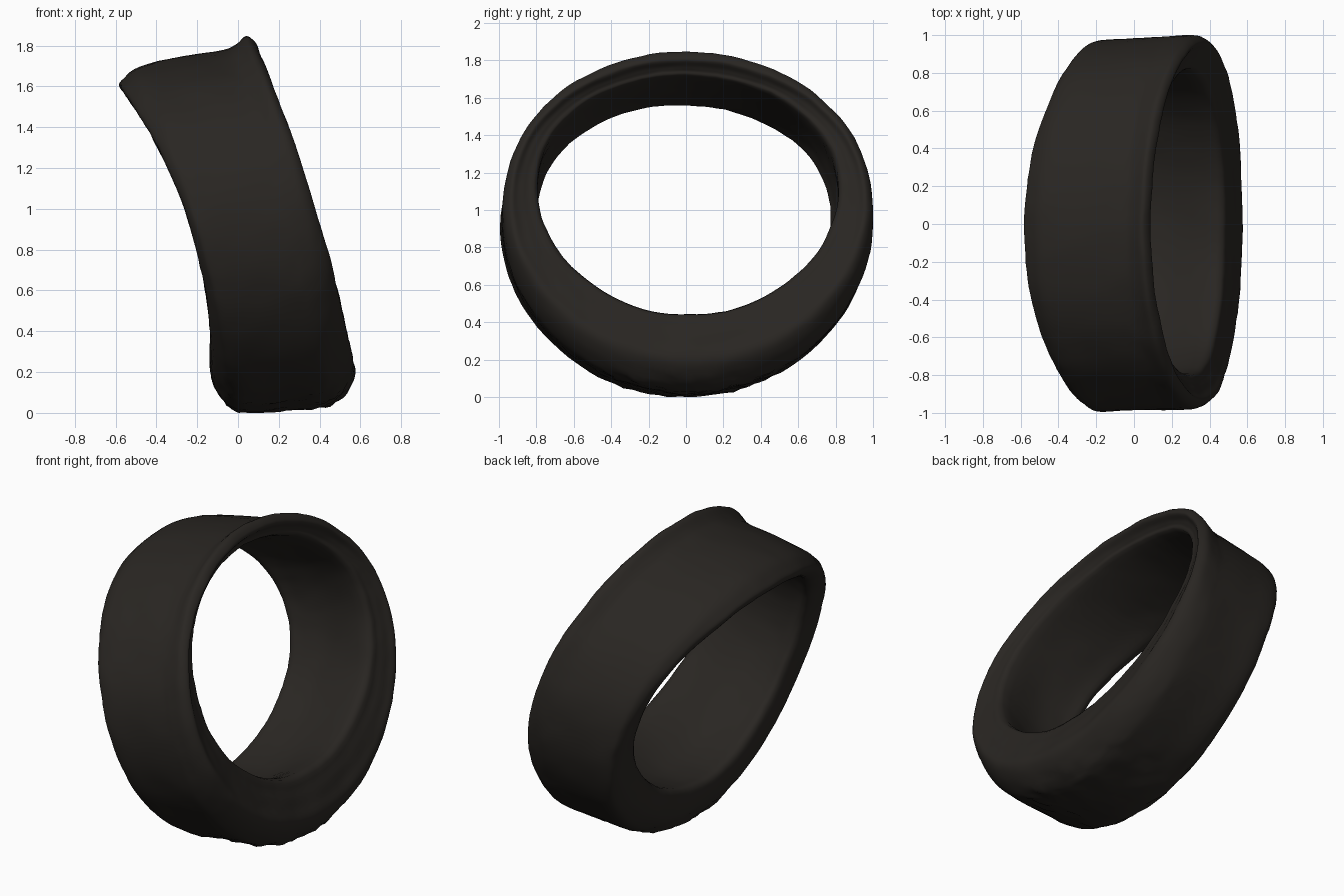
import bpy, bmesh, math
from mathutils import Vector, noise

if "Cube" in bpy.data.objects:
    bpy.data.objects.remove(bpy.data.objects["Cube"])

SEGMENTS = 128   # steps around the tyre
STEPS = 4        # spline steps between profile loops
LIFT = 0.04      # widest point sits a little above the middle
SKEW = 0.04      # slight sideways twist of the whole tyre

# Rim loops around the cross-section: top x, top z, bottom x, bottom z, half width, sideways bow
LOOPS = [
    (0.045, 1.847, 0.545, 0.12, 0.985, 0.035),  # right shoulder
    (-0.01, 1.805, 0.48, 0.05, 0.993, 0.03),
    (-0.07, 1.778, 0.40, 0.025, 0.99, 0.03),    # tread
    (-0.28, 1.745, 0.20, 0.012, 0.985, 0.05),
    (-0.48, 1.70, 0.00, 0.005, 0.985, 0.085),
    (-0.56, 1.64, -0.09, 0.08, 0.965, 0.115),   # left shoulder
    (-0.58, 1.60, -0.13, 0.17, 0.90, 0.115),    # left lip
    (-0.53, 1.56, -0.125, 0.28, 0.79, 0.11),    # left opening
    (-0.40, 1.59, -0.02, 0.29, 0.805, 0.08),    # inner wall
    (-0.20, 1.64, 0.16, 0.31, 0.82, 0.05),
    (0.02, 1.71, 0.44, 0.44, 0.805, 0.04),      # right opening
    (0.045, 1.745, 0.505, 0.37, 0.86, 0.04),    # right side wall
    (0.06, 1.77, 0.545, 0.28, 0.91, 0.04),      # right lip
    (0.088, 1.808, 0.575, 0.20, 0.95, 0.035),
]


def loop_point(loop, t):
    tx, tz, bx, bz, w, bow = loop
    c, s = math.cos(t), math.sin(t)
    x = (tx + bx) / 2 + (tx - bx) / 2 * s + bow * c * c
    z = (tz + bz) / 2 + (tz - bz) / 2 * s + LIFT * c * c
    return Vector((x, w * c + SKEW * (x - 0.05), z))


def spline(p0, p1, p2, p3, u):
    return 0.5 * (2 * p1 + (p2 - p0) * u + (2 * p0 - 5 * p1 + 4 * p2 - p3) * u * u
                  + (3 * p1 - p0 - 3 * p2 + p3) * u ** 3)


def worn(p):
    # Gentle dents everywhere, rougher lumps where the tyre meets the ground
    rough = 0.014 if p.z < 0.13 else 0.003
    p = p + noise.noise_vector(p * 5) * 0.005 + noise.noise_vector(p * 18) * rough
    p.z = max(p.z, 0.0)
    return p


# Worn tyre: closed spline section swept round the leaning ring
bm = bmesh.new()
n = len(LOOPS)
rings = []
for i in range(SEGMENTS):
    t = math.tau * i / SEGMENTS
    pts = [loop_point(l, t) for l in LOOPS]
    ring = []
    for k in range(n):
        quad = [pts[(k + d) % n] for d in (-1, 0, 1, 2)]
        for s in range(STEPS):
            ring.append(bm.verts.new(worn(spline(*quad, s / STEPS))))
    rings.append(ring)

m = n * STEPS
for i in range(SEGMENTS):
    a, b = rings[i], rings[(i + 1) % SEGMENTS]
    for k in range(m):
        j = (k + 1) % m
        bm.faces.new((a[k], a[j], b[j], b[k])).smooth = True
bmesh.ops.recalc_face_normals(bm, faces=bm.faces)

mesh = bpy.data.meshes.new("worn_tyre")
bm.to_mesh(mesh)
bm.free()
tyre = bpy.data.objects.new("worn_tyre", mesh)
bpy.context.collection.objects.link(tyre)

# Dark rubber
rubber = bpy.data.materials.new("dark_rubber")
rubber.diffuse_color = (0.022, 0.019, 0.016, 1)
rubber.use_nodes = True
rubber.node_tree.nodes["Principled BSDF"].inputs["Base Color"].default_value = rubber.diffuse_color
mesh.materials.append(rubber)
